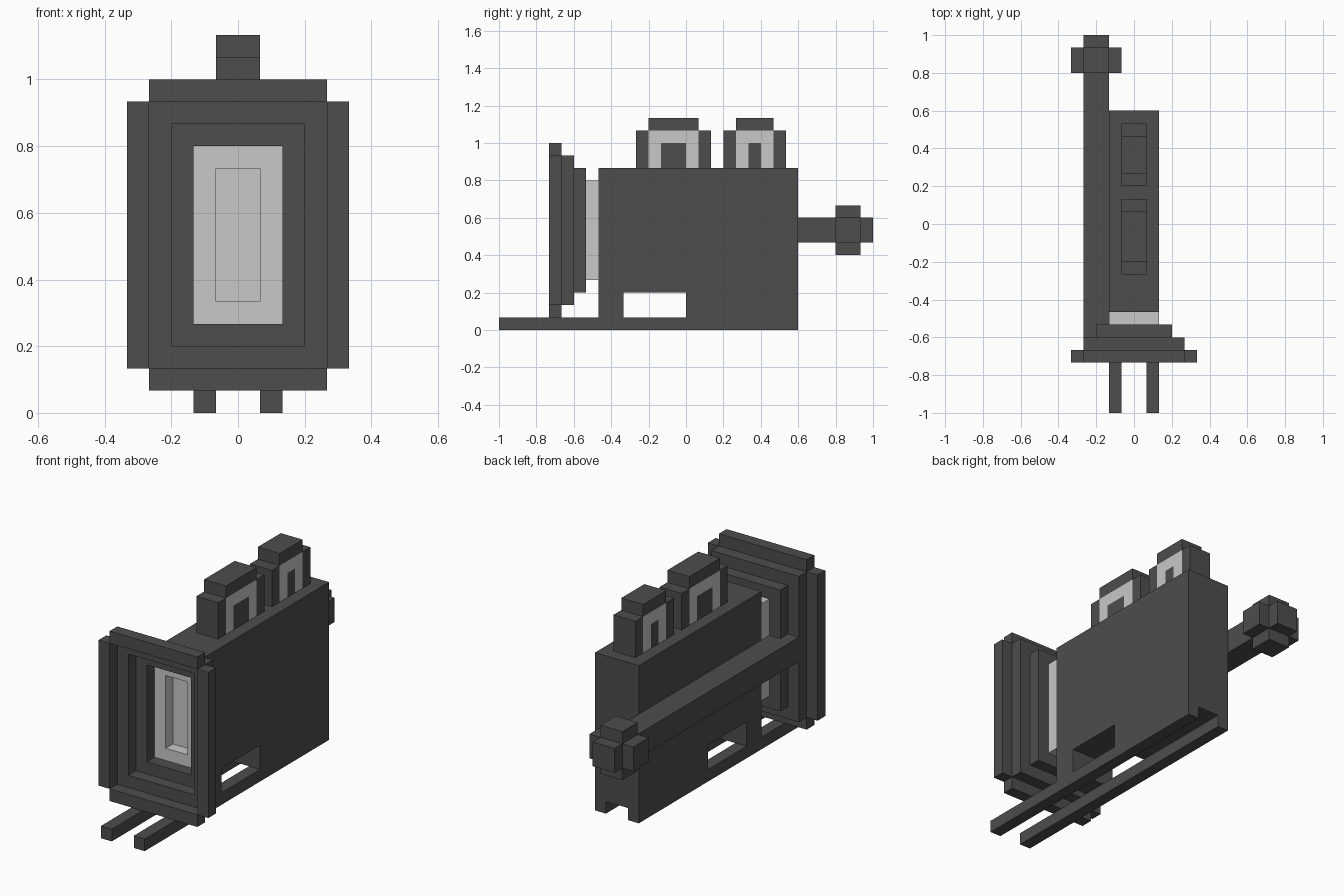
import bpy, bmesh
from mathutils import Matrix, Vector

U = 1 / 15  # one block of the model's grid

cube = bpy.data.objects.get("Cube")
if cube:
    bpy.data.objects.remove(cube, do_unlink=True)


def material(name, colour):
    m = bpy.data.materials.new(name)
    m.use_nodes = True
    m.diffuse_color = colour
    m.node_tree.nodes["Principled BSDF"].inputs["Base Color"].default_value = colour
    return m


DARK = material("dark grey", (0.075, 0.075, 0.075, 1))
LIGHT = material("light grey", (0.585, 0.57, 0.578, 1))


def finish(name, bm, mat):
    bmesh.ops.scale(bm, vec=(U, U, U), verts=bm.verts)
    bmesh.ops.recalc_face_normals(bm, faces=bm.faces)
    mesh = bpy.data.meshes.new(name)
    bm.to_mesh(mesh)
    bm.free()
    mesh.materials.append(mat)
    ob = bpy.data.objects.new(name, mesh)
    bpy.context.collection.objects.link(ob)
    return ob


def blocks(name, mat, *ranges):
    """One object from boxes, each given as (x0, x1, y0, y1, z0, z1)."""
    bm = bmesh.new()
    for x0, x1, y0, y1, z0, z1 in ranges:
        centre = Vector((x0 + x1, y0 + y1, z0 + z1)) / 2
        size = Matrix.Diagonal((x1 - x0, y1 - y0, z1 - z0, 1))
        bmesh.ops.create_cube(bm, size=1, matrix=Matrix.Translation(centre) @ size)
    return finish(name, bm, mat)


def extrude_profile(name, mat, profile, half_width):
    """Extrude a (y, z) outline across x."""
    bm = bmesh.new()
    face = bm.faces.new([bm.verts.new((-half_width, y, z)) for y, z in profile])
    out = bmesh.ops.extrude_face_region(bm, geom=[face])["geom"]
    verts = [v for v in out if isinstance(v, bmesh.types.BMVert)]
    bmesh.ops.translate(bm, verts=verts, vec=(2 * half_width, 0, 0))
    return finish(name, bm, mat)


def frame(name, mat, half, z0, z1, y, corner=1):
    """Rectangular ring one block thick; corner=0 leaves the corners out."""
    inner = half - 1
    across = inner + corner
    blocks(name, mat,
           (-half, -inner, y, y + 1, z0 + 1, z1 - 1),
           (inner, half, y, y + 1, z0 + 1, z1 - 1),
           (-across, across, y, y + 1, z0, z0 + 1),
           (-across, across, y, y + 1, z1 - 1, z1))


# Body with a side-to-side opening near the bottom
extrude_profile("body", DARK, [(-7, 1), (-5, 1), (-5, 3), (0, 3), (0, 1),
                               (9, 1), (9, 13), (-7, 13)], 2)

# Twin rails under the body, running out in front
for side, x in (("right", -2), ("left", 1)):
    blocks(side + "_rail", DARK, (x, x + 1, -15, 9, 0, 1))

# Stepped horn, from the widest ring to the throat
frame("horn_rim", DARK, 5, 1, 15, -11, corner=0)
frame("horn_middle_ring", DARK, 4, 2, 14, -10)
frame("horn_inner_ring", DARK, 3, 3, 13, -9)
frame("horn_throat", LIGHT, 2, 4, 12, -8)
blocks("throat_back_plate", LIGHT, (-1, 1, -7.06, -7, 5, 11))

# Side rod with a cross-shaped knob
blocks("side_rod", DARK, (-4, -2, -9, 15, 7, 9))
blocks("rod_knob", DARK,
       (-5, -4, 12, 14, 7, 9), (-2, -1, 12, 14, 7, 9),
       (-4, -2, 12, 14, 6, 7), (-4, -2, 12, 14, 9, 10))

# Two rounded drums on top: dark rim, light arch, dark core
for label, y0, y1 in (("front", -4, 2), ("back", 3, 8)):
    blocks(label + "_drum_rim", DARK,
           (-1, 1, y0, y0 + 1, 13, 16), (-1, 1, y1 - 1, y1, 13, 16),
           (-1, 1, y0 + 1, y1 - 1, 16, 17))
    blocks(label + "_drum_arch", LIGHT,
           (-1, 1, y0 + 1, y0 + 2, 13, 15), (-1, 1, y1 - 2, y1 - 1, 13, 15),
           (-1, 1, y0 + 1, y1 - 1, 15, 16))
    blocks(label + "_drum_core", DARK, (-1, 1, y0 + 2, y1 - 2, 13, 15))
